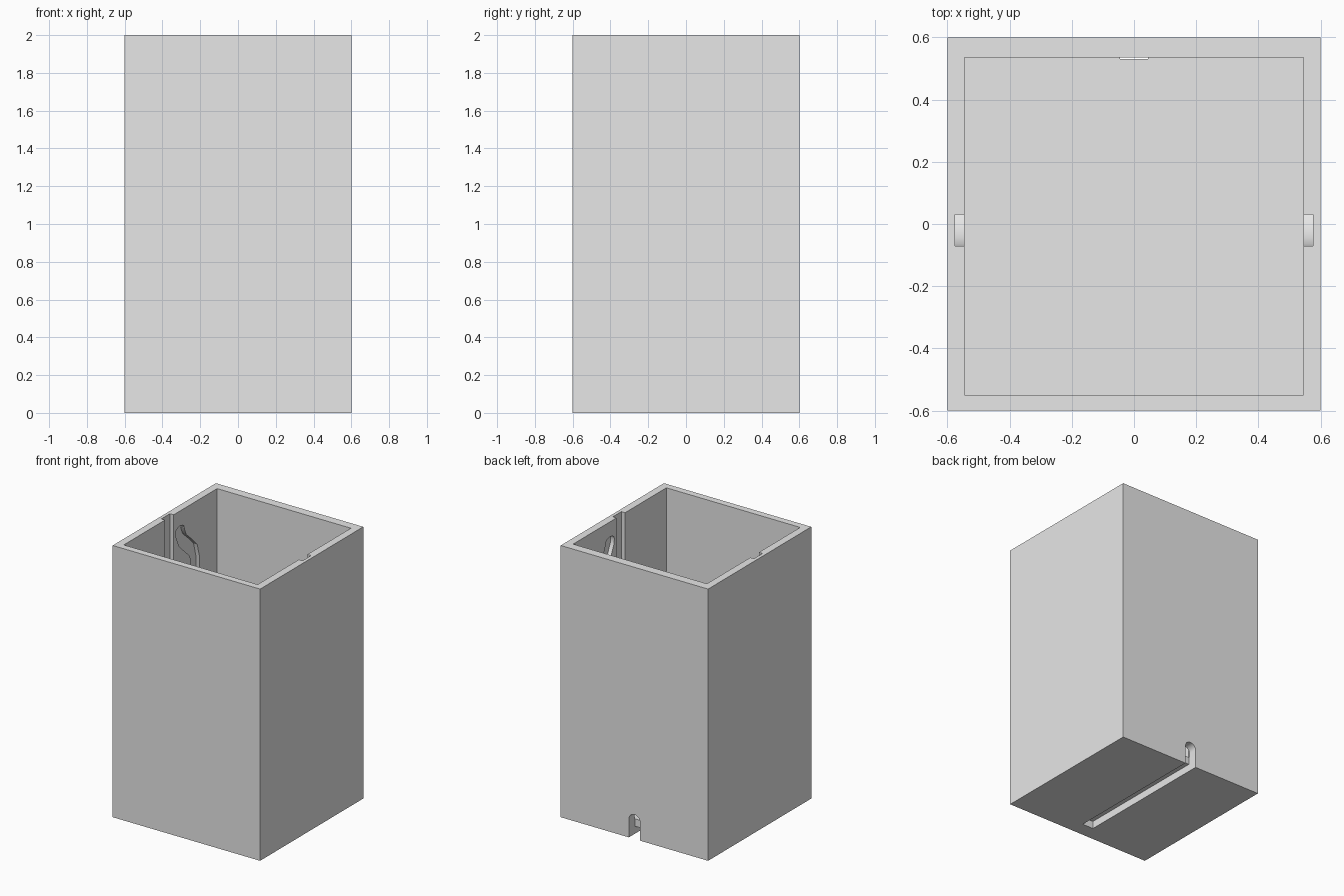
import bpy, bmesh, math
from mathutils import Vector

if "Cube" in bpy.data.objects:
    bpy.data.objects.remove(bpy.data.objects["Cube"])

grey = bpy.data.materials.new("plain grey")
grey.diffuse_color = (0.8, 0.8, 0.8, 1)
grey.use_nodes = True
grey.node_tree.nodes["Principled BSDF"].inputs["Base Color"].default_value = grey.diffuse_color


def prism(name, outline, axis, lo, hi):
    """Extrude a 2D outline along an axis; the outline uses the other two axes in order."""
    def place(p, d):
        c = list(p)
        c.insert(axis, d)
        return Vector(c)
    bm = bmesh.new()
    a = [bm.verts.new(place(p, lo)) for p in outline]
    b = [bm.verts.new(place(p, hi)) for p in outline]
    n = len(outline)
    bm.faces.new(a)
    bm.faces.new(b)
    for i in range(n):
        j = (i + 1) % n
        bm.faces.new((a[i], a[j], b[j], b[i]))
    bmesh.ops.recalc_face_normals(bm, faces=bm.faces)
    mesh = bpy.data.meshes.new(name)
    bm.to_mesh(mesh)
    bm.free()
    mesh.materials.append(grey)
    obj = bpy.data.objects.new(name, mesh)
    bpy.context.collection.objects.link(obj)
    return obj


def rect(x0, x1, y0, y1):
    return [(x0, y0), (x1, y0), (x1, y1), (x0, y1)]


def ribbon(path, half):
    """Outline of constant width around a path, with a rounded far end."""
    left, right = [], []
    for i, p in enumerate(path):
        d = (Vector(path[min(i + 1, len(path) - 1)]) - Vector(path[max(i - 1, 0)])).normalized()
        side = Vector((-d.y, d.x)) * half
        left.append(tuple(Vector(p) + side))
        right.append(tuple(Vector(p) - side))
    end = Vector(path[-1])
    cap = []
    for k in range(1, 6):
        t = math.pi * k / 6
        cap.append(tuple(end + side * math.cos(t) + d * half * 0.6 * math.sin(t)))
    return left + cap + right[::-1]


def cut(target, cutter):
    cutter.hide_render = True
    mod = target.modifiers.new("cut", "BOOLEAN")
    mod.operation = "DIFFERENCE"
    mod.solver = "EXACT"
    mod.object = cutter
    bpy.context.view_layer.objects.active = target
    bpy.ops.object.modifier_apply(modifier=mod.name)
    bpy.data.objects.remove(cutter)


# Open-topped box
box = prism("box_shell", rect(-0.6, 0.6, -0.6, 0.6), 2, 0, 2)
cut(box, prism("cavity", rect(-0.545, 0.545, -0.55, 0.535), 2, 0.11, 2.2))

# Guide track in each side wall: down from the rim, round a bend, up into a hook
bend = [(0.13 - 0.15 * math.cos(math.pi * k / 12), 0.33 - 0.15 * math.sin(math.pi * k / 12))
        for k in range(13)]
hook = [(0.28, 1.58), (0.262, 1.65), (0.2, 1.71), (0.135, 1.77), (0.105, 1.84), (0.105, 1.86)]
track = ribbon([(-0.02, 2.1)] + bend + hook, 0.05)
for s in (-1, 1):
    cut(box, prism("track", track, 0, s * 0.52, s * 0.575))

# Cable groove under the floor
cut(box, prism("groove", rect(-0.045, 0.045, -0.49, 0.7), 2, -0.1, 0.055))

# Arched cable opening through the back wall
arch = [(-0.045, -0.1), (0.045, -0.1)]
arch += [(0.045 * math.cos(math.pi * k / 12), 0.135 + 0.045 * math.sin(math.pi * k / 12))
         for k in range(13)]
cut(box, prism("opening", arch, 1, 0.53, 0.7))

# Smooth only the curved track and arch surfaces
bpy.ops.object.select_all(action="DESELECT")
box.select_set(True)
bpy.context.view_layer.objects.active = box
bpy.ops.object.shade_smooth_by_angle(angle=math.radians(30))
